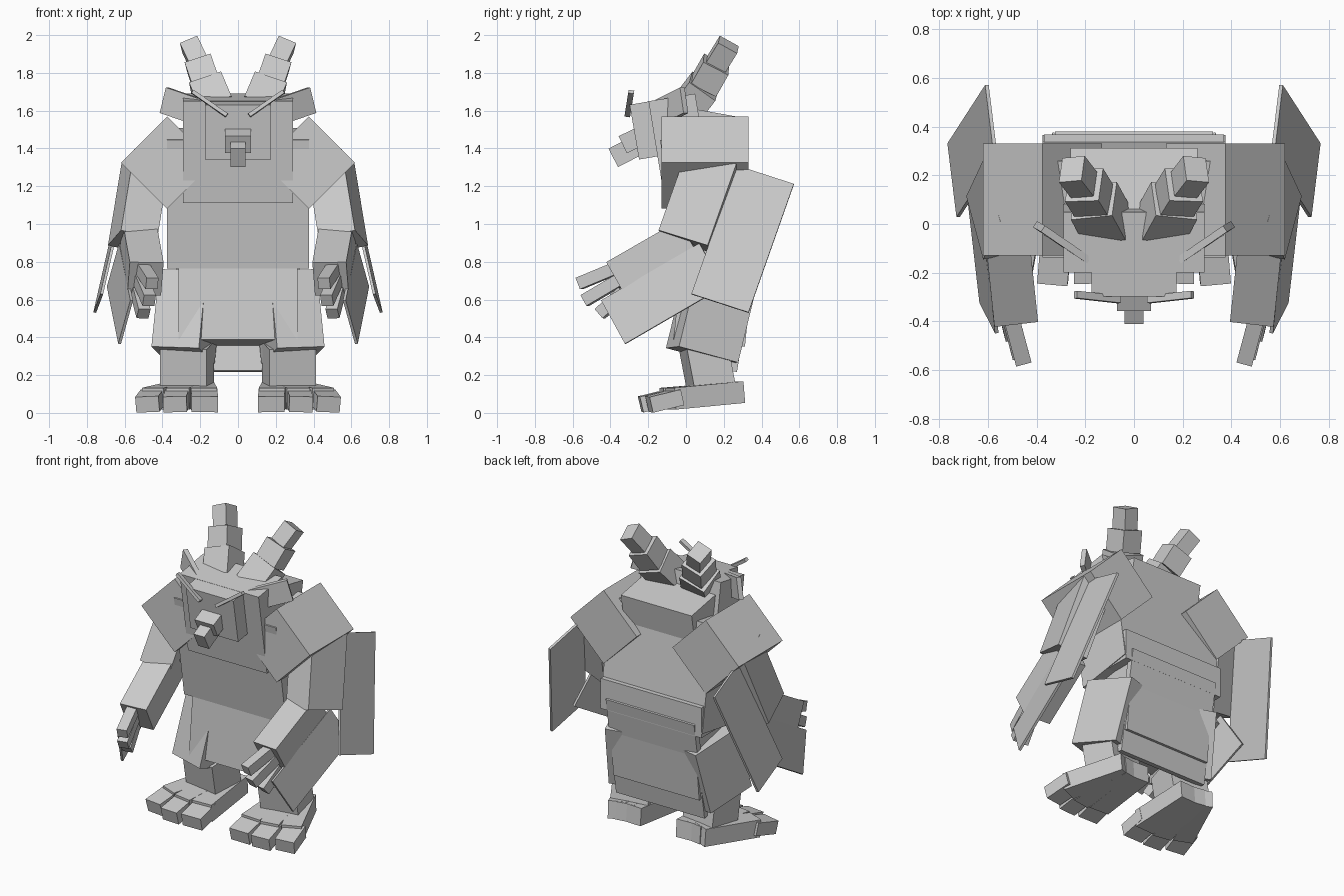
import bpy, bmesh, math
from mathutils import Vector, Matrix

cube = bpy.data.objects.get("Cube")
if cube:
    bpy.data.objects.remove(cube, do_unlink=True)

grey = bpy.data.materials.new("plain_grey")
grey.use_nodes = True
COLOUR = (0.6, 0.6, 0.6, 1)
grey.diffuse_color = COLOUR
grey.node_tree.nodes["Principled BSDF"].inputs["Base Color"].default_value = COLOUR


def block(name, a, b, width, depth, yaw=0, paired=False):
    """Box running from a to b; width is roughly along x, turned by yaw."""
    a, b = Vector(a), Vector(b)
    along = (b - a).normalized()
    side = Matrix.Rotation(math.radians(yaw), 3, "Z") @ Vector((1, 0, 0))
    side = (side - along * side.dot(along)).normalized()
    turn = Matrix((side, along.cross(side), along)).transposed().to_4x4()
    place = Matrix.Translation((a + b) / 2) @ turn
    place = place @ Matrix.Diagonal((width, depth, (b - a).length, 1))
    bm = bmesh.new()
    bmesh.ops.create_cube(bm, size=1, matrix=place)
    mesh = bpy.data.meshes.new(name)
    bm.to_mesh(mesh)
    bm.free()
    mesh.materials.append(grey)
    obj = bpy.data.objects.new(name, mesh)
    bpy.context.collection.objects.link(obj)
    if paired:
        mirror = obj.modifiers.new("mirror", "MIRROR")
        mirror.use_axis = (True, False, False)
    return obj


def pair(name, a, b, width, depth, yaw=0):
    return block(name, a, b, width, depth, yaw, True)


# Body
block("chest", (0, 0.167, 0.796), (0, 0.06, 1.476), 0.75, 0.4)
block("waist", (0, 0.205, 0.8), (0, 0.205, 1.0), 0.74, 0.325)
block("collar", (0, 0.013, 1.13), (0, -0.075, 1.67), 0.58, 0.25)
block("hump", (0, 0.08, 1.2), (0, 0.15, 1.59), 0.52, 0.33)
block("belly", (0, 0.123, 0.369), (0, 0.17, 0.84), 0.63, 0.38)
block("back_apron", (0, 0.25, 0.22), (0, 0.36, 0.88), 0.65, 0.04)

# Head
block("head", (0, -0.14, 1.36), (0, -0.19, 1.65), 0.35, 0.22)
block("snout", (0, -0.24, 1.465), (0, -0.335, 1.42), 0.14, 0.1)
block("beak", (0, -0.25, 1.42), (0, -0.385, 1.35), 0.08, 0.11)
pair("eyebrow", (0.06, -0.31, 1.575), (0.24, -0.29, 1.7), 0.02, 0.03)
pair("ear", (0.2, -0.14, 1.59), (0.39, -0.01, 1.655), 0.03, 0.14, 120)

# Horns, tapering segment by segment
path = [(0.11, -0.005, 1.6), (0.165, 0.095, 1.73), (0.205, 0.16, 1.845), (0.255, 0.225, 1.95)]
sizes = [(0.18, 0.17), (0.145, 0.15), (0.1, 0.115)]
for i, (w, d) in enumerate(sizes):
    pair(f"horn_segment_{i + 1}", path[i], path[i + 1], w, d, 8)

# Arms
pair("shoulder", (0.253, 0.1, 1.447), (0.497, 0.1, 1.203), 0.345, 0.46)
pair("upper_arm", (0.487, 0.155, 1.335), (0.558, 0.003, 0.905), 0.2, 0.28, -15)
pair("upper_arm_wing", (0.585, 0.42, 1.26), (0.74, 0.18, 0.58), 0.015, 0.32, -7)
pair("forearm", (0.53, 0.02, 0.93), (0.49, -0.363, 0.71), 0.18, 0.2, -8)
pair("forearm_wing", (0.595, -0.385, 0.48), (0.655, 0.135, 0.782), 0.015, 0.27, -27)
fingers = [((0.51, -0.36, 0.77), (0.455, -0.565, 0.685)),
           ((0.52, -0.34, 0.71), (0.47, -0.535, 0.595)),
           ((0.53, -0.33, 0.64), (0.5, -0.455, 0.525))]
for i, (base, tip) in enumerate(fingers):
    pair(f"finger_{i + 1}", base, tip, 0.065, 0.065, -15)

# Legs
pair("thigh", (0.25, 0.185, 0.715), (0.291, 0.085, 0.305), 0.26, 0.335, 15)
pair("shin", (0.27, 0.09, 0.36), (0.27, 0.14, 0.1), 0.25, 0.22, 10)

# Feet: three rays fanning out from the heel, each ending in a toe
rays = [(0.2, 0.18, -0.12, 0.14), (0.25, 0.32, -0.125, 0.125), (0.3, 0.45, -0.08, 0.125)]
for i, (heel, knuckle, reach, w) in enumerate(rays):
    front = Vector((knuckle, reach, 0.075))
    tip = front + Vector(((knuckle - heel) * 0.2, -0.115, -0.03))
    lean = math.degrees(math.atan2(knuckle - heel, 0.4))
    pair(f"foot_ray_{i + 1}", (heel, 0.285, 0.11), front, w, 0.115, lean)
    pair(f"toe_{i + 1}", front + Vector((0, 0.05, 0.01)), tip, w, 0.085, lean)
